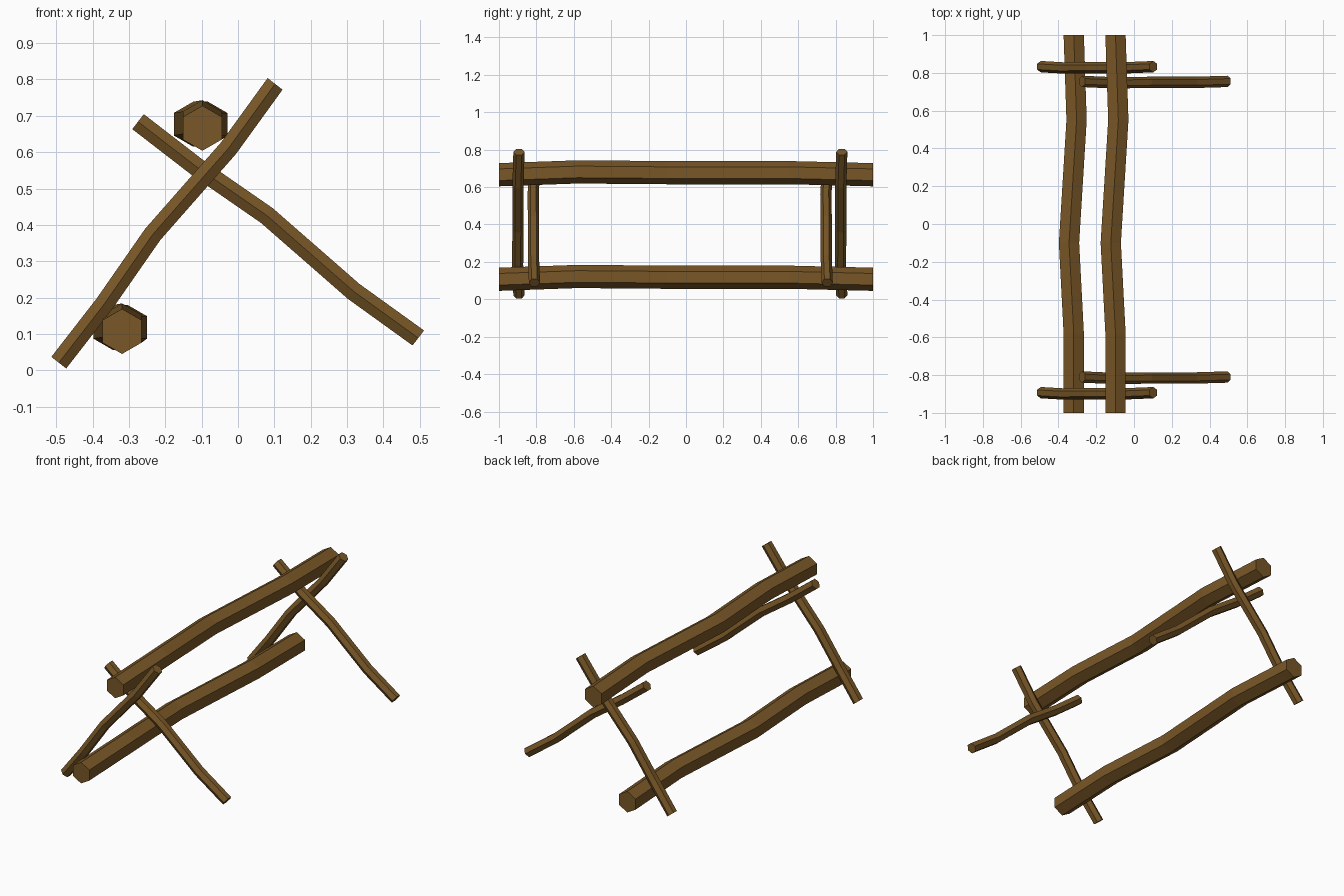
import bpy, bmesh
from math import sin, cos, pi
from mathutils import Vector

if "Cube" in bpy.data.objects:
    bpy.data.objects.remove(bpy.data.objects["Cube"])

wood = bpy.data.materials.new("wood")
wood.diffuse_color = (0.19, 0.095, 0.02, 1)
wood.use_nodes = True
wood.node_tree.nodes["Principled BSDF"].inputs["Base Color"].default_value = wood.diffuse_color

# Shared crooked-branch shape: (fraction of length, sideways bend, lift), per log radius 0.062
BENDS = [(0, 0, 0), (0.21, 0, 0.015), (0.45, -0.025, 0.011), (0.775, 0.015, 0.011), (1, 0, 0)]


def branch(name, start, end, lift, radius):
    """Six-sided crooked branch from start to end, one edge facing the lift direction."""
    start, end, lift = Vector(start), Vector(end), Vector(lift)
    side = (end - start).normalized().cross(lift)
    scale = radius / 0.062
    bm = bmesh.new()
    rings = []
    for t, s, up in BENDS:
        c = start.lerp(end, t) + (side * s + lift * up) * scale
        rings.append([bm.verts.new(c + radius * (side * sin(i * pi / 3) + lift * cos(i * pi / 3)))
                      for i in range(6)])
    for a, b in zip(rings, rings[1:]):
        for i in range(6):
            j = (i + 1) % 6
            bm.faces.new((a[i], a[j], b[j], b[i]))
    bm.faces.new(rings[0])
    bm.faces.new(rings[-1])
    bmesh.ops.recalc_face_normals(bm, faces=bm.faces)
    mesh = bpy.data.meshes.new(name)
    bm.to_mesh(mesh)
    bm.free()
    mesh.materials.append(wood)
    obj = bpy.data.objects.new(name, mesh)
    bpy.context.collection.objects.link(obj)


# Two long horizontal logs
for name, x, z in (("top_log", -0.098, 0.666), ("bottom_log", -0.319, 0.107)):
    branch(name, (x, -1, z), (x, 1, z), (0, 0, 1), 0.062)

# Crossed support sticks at both ends
for end, y_long, y_prop in (("front", -0.893, -0.81), ("back", 0.833, 0.755)):
    branch(end + "_long_stick", (-0.493, y_long, 0.021), (0.102, y_long, 0.788), (0, -1, 0), 0.03)
    branch(end + "_prop_stick", (-0.275, y_prop, 0.684), (0.496, y_prop, 0.089), (0, -1, 0), 0.03)
